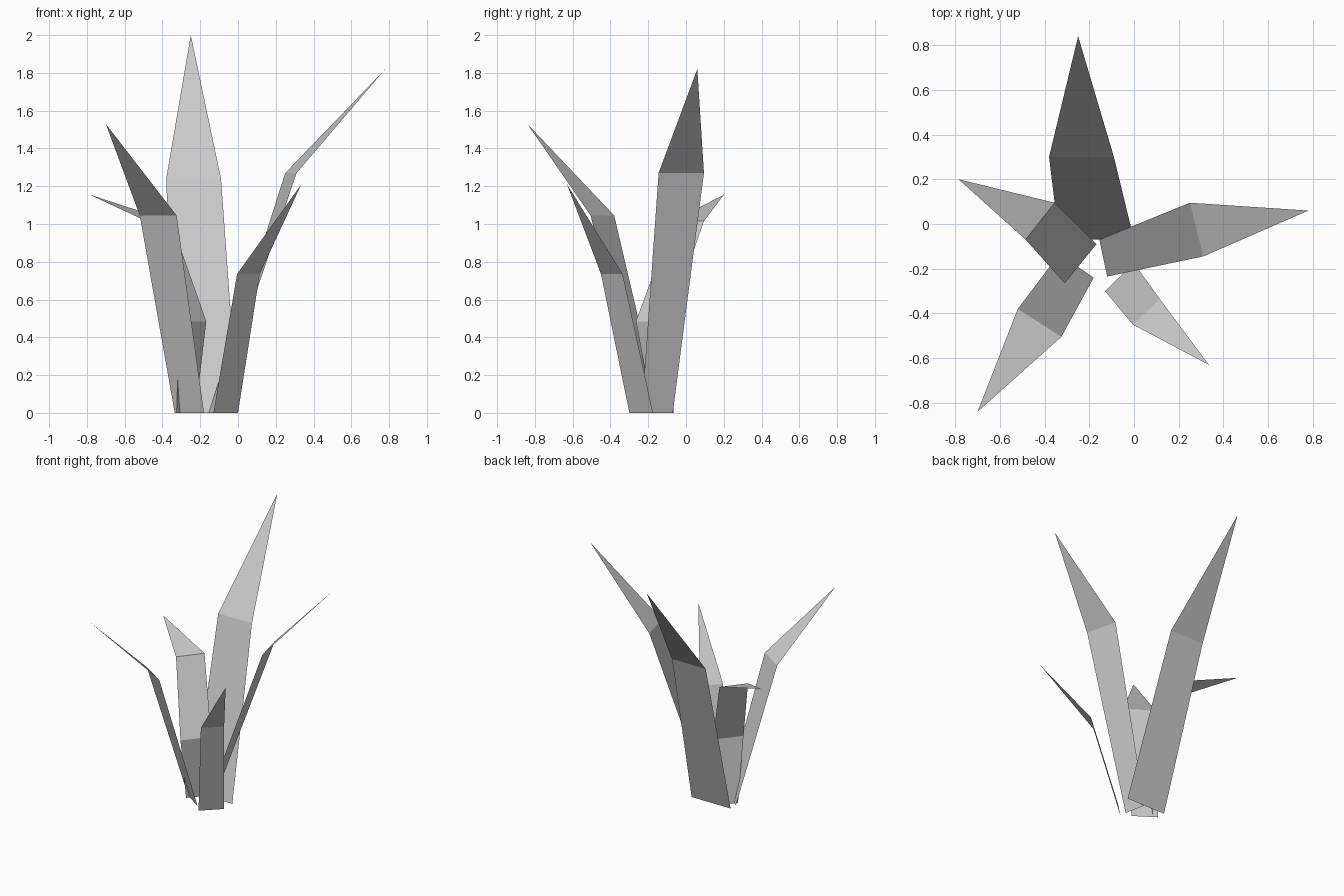
import bpy
import bmesh

if "Cube" in bpy.data.objects:
    bpy.data.objects.remove(bpy.data.objects["Cube"])


def leaf(name, rows, tip):
    """Thin folded blade: each row is (left xy, right xy, height), closed by a pointed tip."""
    bm = bmesh.new()
    pairs = [(bm.verts.new((*a, z)), bm.verts.new((*b, z))) for a, b, z in rows]
    for (a, b), (c, d) in zip(pairs, pairs[1:]):
        bm.faces.new((a, b, d, c))
    bm.faces.new((*pairs[-1], bm.verts.new(tip)))
    mesh = bpy.data.meshes.new(name)
    bm.to_mesh(mesh)
    bm.free()
    bpy.context.collection.objects.link(bpy.data.objects.new(name, mesh))


# Tall back leaf
leaf("back_leaf", [((-0.335, -0.07), (0.0, -0.07), 0),
                   ((-0.38, 0.30), (-0.09, 0.30), 1.24)], (-0.25, 0.84, 2.0))

# Right leaf
leaf("right_leaf", [((-0.12, -0.235), (-0.155, -0.07), 0),
                    ((0.31, -0.145), (0.25, 0.095), 1.27)][::1], (0.78, 0.06, 1.82))

# Short front right leaf
leaf("front_right_leaf", [((-0.13, -0.30), (0.0, -0.175), 0),
                          ((-0.005, -0.45), (0.115, -0.335), 0.735)], (0.335, -0.63, 1.21))

# Front left leaf
leaf("front_left_leaf", [((-0.335, -0.135), (-0.18, -0.24), 0),
                         ((-0.52, -0.38), (-0.325, -0.505), 1.045)], (-0.70, -0.84, 1.53))

# Left leaf: leans inward first, then bends outward twice
leaf("left_leaf", [((-0.325, -0.175), (-0.225, -0.065), 0),
                   ((-0.31, -0.265), (-0.168, -0.09), 0.485),
                   ((-0.485, -0.07), (-0.355, 0.095), 1.015)], (-0.785, 0.20, 1.155))
